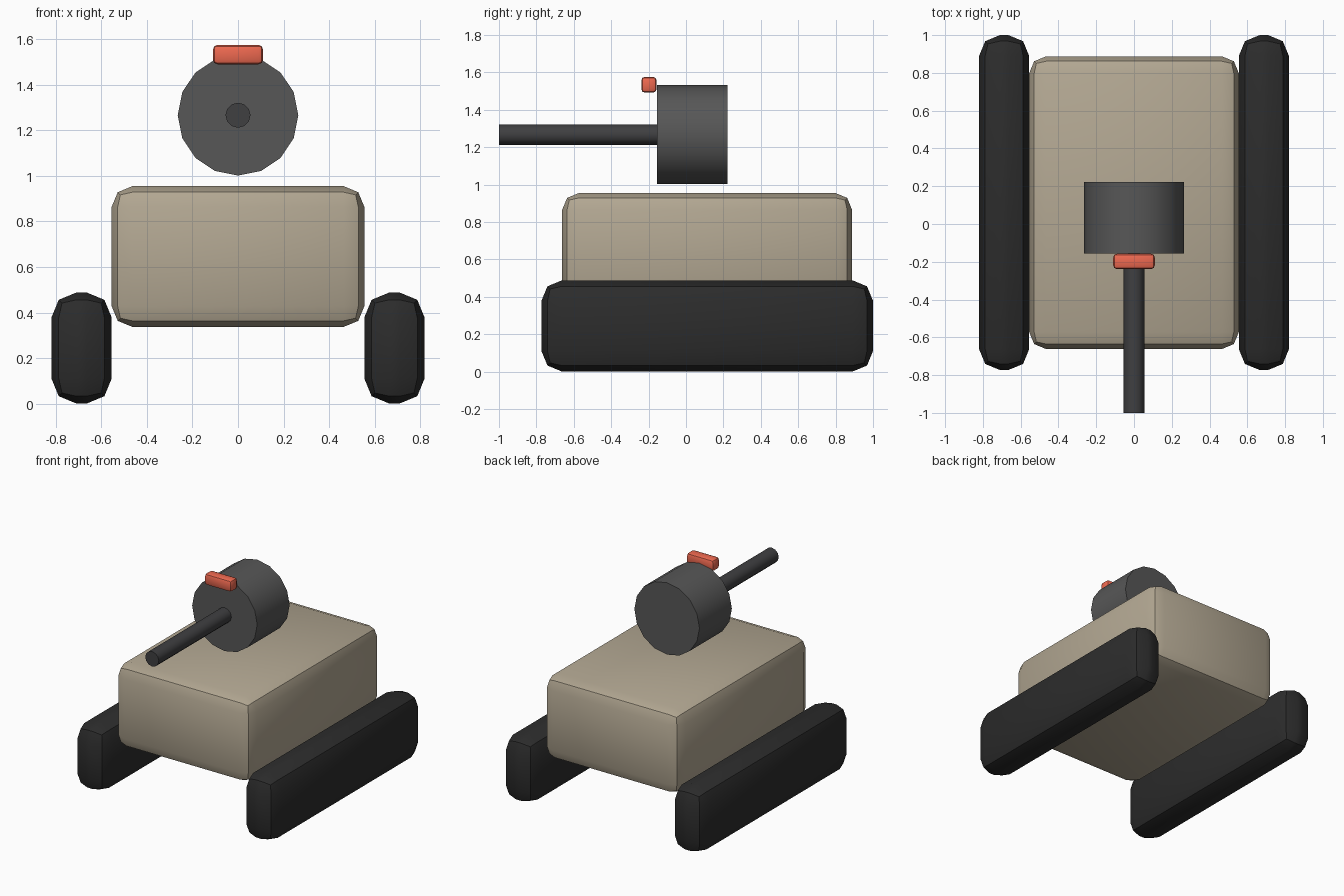
import bpy
from math import pi, radians

if "Cube" in bpy.data.objects:
    bpy.data.objects.remove(bpy.data.objects["Cube"])


def material(name, rgb):
    m = bpy.data.materials.new(name)
    m.diffuse_color = (*rgb, 1)
    m.use_nodes = True
    m.node_tree.nodes["Principled BSDF"].inputs["Base Color"].default_value = m.diffuse_color
    return m


TAN = material("tan_paint", (0.45, 0.39, 0.29))
RUBBER = material("black_rubber", (0.025, 0.025, 0.025))
GUNMETAL = material("dark_grey", (0.095, 0.095, 0.095))
BARREL = material("barrel_grey", (0.05, 0.05, 0.053))
RED = material("red_plastic", (0.85, 0.14, 0.08))


def finish(obj, name, mat):
    obj.name = name
    obj.data.materials.append(mat)
    bpy.ops.object.shade_smooth_by_angle(angle=radians(30))
    return obj


def rounded_box(name, lo, hi, bevel, mat):
    centre = [(a + b) / 2 for a, b in zip(lo, hi)]
    bpy.ops.mesh.primitive_cube_add(size=1, location=centre)
    obj = bpy.context.object
    obj.scale = [b - a for a, b in zip(lo, hi)]
    bpy.ops.object.transform_apply(location=False, rotation=False, scale=True)
    mod = obj.modifiers.new("Bevel", 'BEVEL')
    mod.width = bevel
    mod.segments = 2
    bpy.ops.object.modifier_apply(modifier=mod.name)
    return finish(obj, name, mat)


def y_cylinder(name, radius, y0, y1, z, sides, mat):
    bpy.ops.mesh.primitive_cylinder_add(
        vertices=sides, radius=radius, depth=y1 - y0,
        location=(0, (y0 + y1) / 2, z), rotation=(pi / 2, 0, 0))
    return finish(bpy.context.object, name, mat)


# Main hull
rounded_box("hull", (-0.555, -0.662, 0.337), (0.555, 0.888, 0.955), 0.09, TAN)

# Pair of tracks
for side, x in (("left", -0.6875), ("right", 0.6875)):
    rounded_box("track_" + side, (x - 0.1325, -0.773, 0.0),
                (x + 0.1325, 1.0, 0.488), 0.11, RUBBER)

# Floating head drum, barrel and indicator light
y_cylinder("head_drum", 0.265, -0.155, 0.222, 1.267, 16, GUNMETAL)
y_cylinder("barrel", 0.055, -1.0, -0.15, 1.267, 12, BARREL)
rounded_box("indicator_light", (-0.11, -0.239, 1.491), (0.11, -0.157, 1.576), 0.02, RED)
